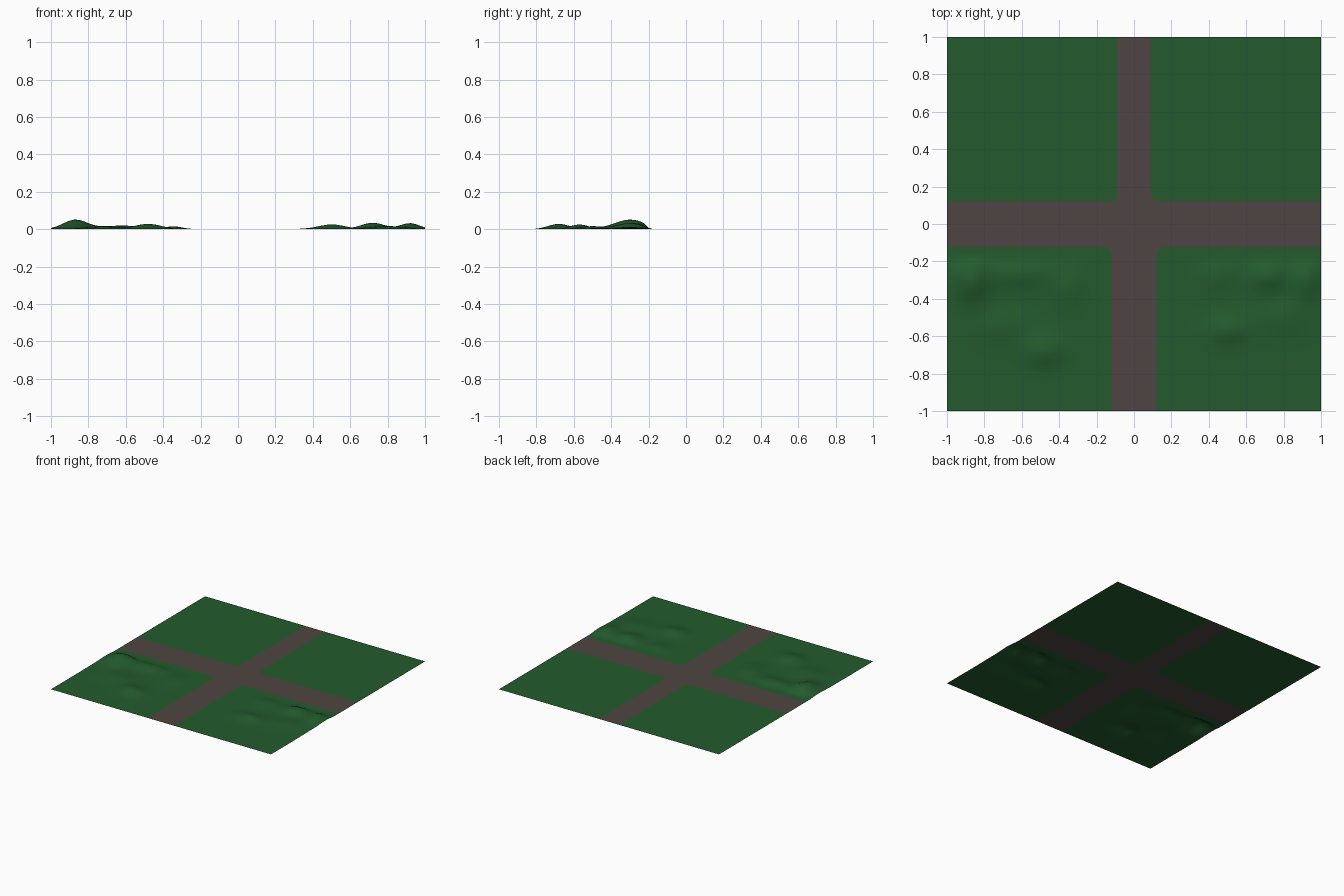
import bpy, bmesh, math

if "Cube" in bpy.data.objects:
    bpy.data.objects.remove(bpy.data.objects["Cube"])


def material(name, color):
    m = bpy.data.materials.new(name)
    m.diffuse_color = (*color, 1)
    m.use_nodes = True
    m.node_tree.nodes["Principled BSDF"].inputs["Base Color"].default_value = m.diffuse_color
    return m


GRASS = material("grass green", (0.0168, 0.105, 0.026))
ROAD = material("road brown grey", (0.078, 0.060, 0.054))

# Hills: x, y, height, spread in x, spread in y
HILLS = [
    (-0.87, -0.30, 0.050, 0.09, 0.12), (-0.62, -0.27, 0.019, 0.16, 0.07),
    (-0.48, -0.68, 0.028, 0.10, 0.08), (-0.72, -0.55, 0.014, 0.15, 0.10),
    (-0.34, -0.35, 0.014, 0.09, 0.10),
    (0.72, -0.28, 0.034, 0.09, 0.08), (0.92, -0.30, 0.032, 0.07, 0.10),
    (0.50, -0.57, 0.025, 0.10, 0.07), (0.80, -0.50, 0.016, 0.14, 0.10),
    (0.45, -0.28, 0.012, 0.09, 0.07),
]


def step(a, b, v):
    t = min(max((v - a) / (b - a), 0), 1)
    return t * t * (3 - 2 * t)


def height(x, y):
    h = sum(a * math.exp(-((x - cx) / sx) ** 2 - ((y - cy) / sy) ** 2)
            for cx, cy, a, sx, sy in HILLS)
    return h * step(0.2, 0.34, abs(x)) * step(0.18, 0.235, -y) * step(-0.9, -0.76, y)


def inner_corner(sx, sy, cx, cy, r):
    """Rounded corner from the cross street edge to the main street edge."""
    ox, oy = sx * (cx + r), sy * (cy + r)
    return [(ox - sx * r * math.cos(a), oy - sy * r * math.sin(a))
            for a in (i * math.pi / 12 for i in range(7))]


def sheet(name, outline, mat, hills=False):
    bm = bmesh.new()
    f = bm.faces.new([bm.verts.new((x, y, 0)) for x, y in outline])
    f.normal_update()
    if f.normal.z < 0:
        f.normal_flip()
    if hills:
        # slice the lawn into a grid, then raise it
        for axis in (0, 1):
            for i in range(-39, 40):
                p, n = [0, 0, 0], [0, 0, 0]
                p[axis], n[axis] = i * 0.025 + 0.0003, 1
                bmesh.ops.bisect_plane(bm, geom=bm.verts[:] + bm.edges[:] + bm.faces[:],
                                       plane_co=p, plane_no=n)
        for v in bm.verts:
            v.co.z = height(v.co.x, v.co.y)
    me = bpy.data.meshes.new(name)
    bm.to_mesh(me)
    bm.free()
    me.materials.append(mat)
    for p in me.polygons:
        p.use_smooth = hills
    bpy.context.collection.objects.link(bpy.data.objects.new(name, me))


# Lawns: side x, side y, road half widths, corner radius
corners = {}
for name, sx, sy, cx, cy, r in [
        ("back_left_lawn", -1, 1, 0.092, 0.122, 0.035),
        ("back_right_lawn", 1, 1, 0.092, 0.122, 0.035),
        ("front_left_lawn", -1, -1, 0.12, 0.122, 0.045),
        ("front_right_lawn", 1, -1, 0.12, 0.122, 0.045)]:
    arc = inner_corner(sx, sy, cx, cy, r)
    # cross street end, main street end
    path = [(sx * cx, sy)] + arc + [(sx, sy * cy)]
    corners[name] = path
    sheet(name, path + [(sx, sy)], GRASS, hills=sy < 0)

# Crossroads filling the gap between the lawns
outline = (corners["back_left_lawn"] + corners["front_left_lawn"][::-1]
           + corners["front_right_lawn"] + corners["back_right_lawn"][::-1])
sheet("crossroads", outline, ROAD)
